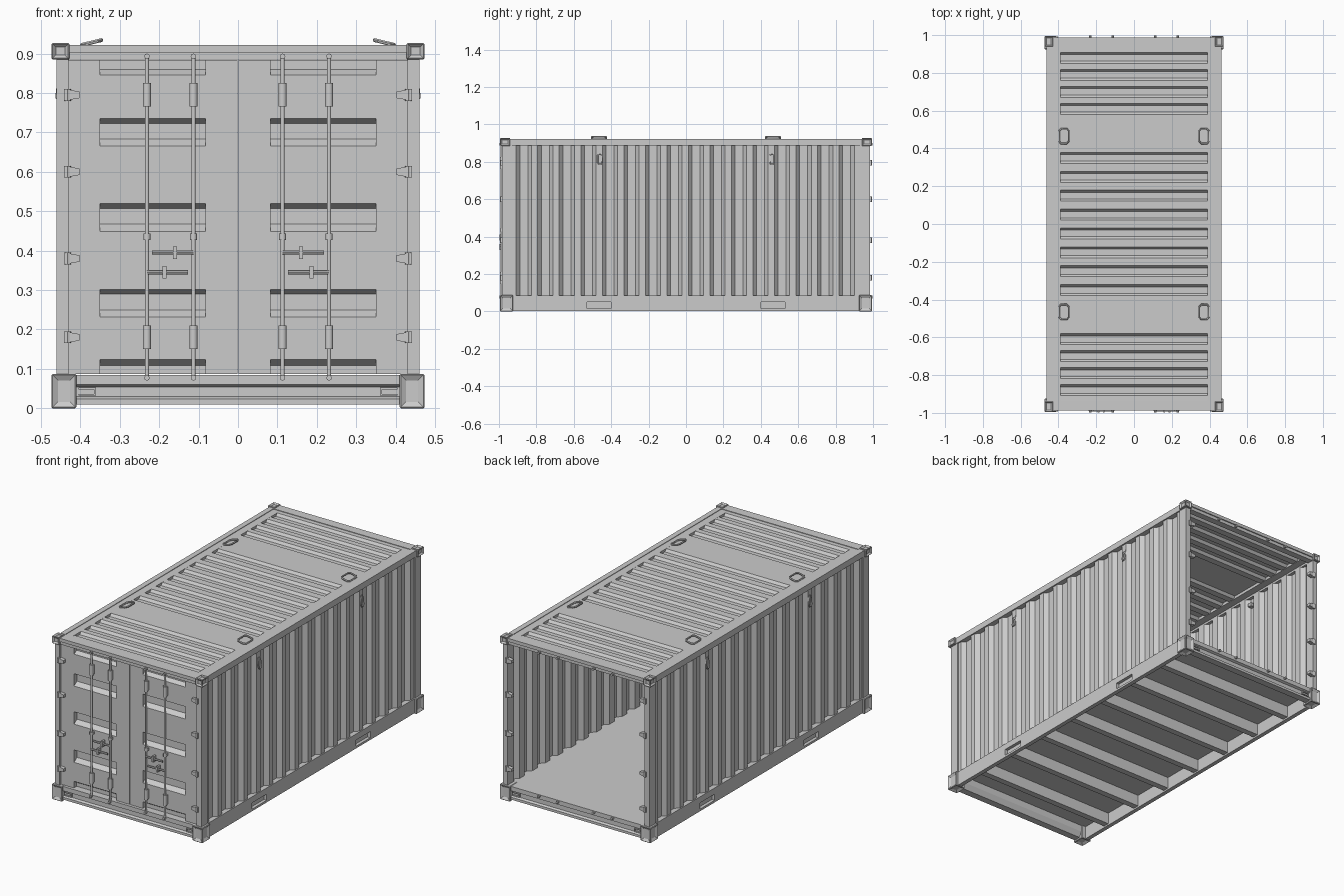
import bpy, bmesh, math
from mathutils import Vector, Matrix

if "Cube" in bpy.data.objects:
    bpy.data.objects.remove(bpy.data.objects["Cube"])


def finish(name, bm, mirror="", thick=0, cutter=None, smooth=False):
    bmesh.ops.recalc_face_normals(bm, faces=bm.faces)
    me = bpy.data.meshes.new(name)
    bm.to_mesh(me)
    bm.free()
    ob = bpy.data.objects.new(name, me)
    bpy.context.collection.objects.link(ob)
    if smooth:
        bpy.ops.object.select_all(action='DESELECT')
        ob.select_set(True)
        bpy.context.view_layer.objects.active = ob
        bpy.ops.object.shade_smooth_by_angle(angle=math.radians(40))
    if thick:
        m = ob.modifiers.new("thickness", 'SOLIDIFY')
        m.thickness, m.offset = thick, 0
    if cutter:
        m = ob.modifiers.new("cut", 'BOOLEAN')
        m.object, m.operation, m.solver = cutter, 'DIFFERENCE', 'EXACT'
    if mirror:
        m = ob.modifiers.new("mirror", 'MIRROR')
        m.use_axis = ("x" in mirror, "y" in mirror, False)
        m.use_mirror_merge = False
    return ob


def add_box(bm, x0, x1, y0, y1, z0, z1):
    mat = Matrix.Translation(((x0 + x1) / 2, (y0 + y1) / 2, (z0 + z1) / 2)) @ \
        Matrix.Diagonal((x1 - x0, y1 - y0, z1 - z0, 1))
    return bmesh.ops.create_cube(bm, size=1, matrix=mat)["verts"]


def boxes(name, items, mirror="", **kw):
    bm = bmesh.new()
    for it in items:
        add_box(bm, *it)
    return finish(name, bm, mirror, **kw)


def add_rod(bm, p, q, r, n=12):
    p, q = Vector(p), Vector(q)
    d = q - p
    mat = Matrix.Translation((p + q) / 2) @ d.to_track_quat('Z', 'Y').to_matrix().to_4x4()
    bmesh.ops.create_cone(bm, cap_ends=True, segments=n, radius1=r, radius2=r,
                          depth=d.length, matrix=mat)


def sweep(name, pts, along, closed=False, mirror="", thick=0):
    """Extrude a 3D profile by a vector: open = sheet, closed = solid."""
    bm = bmesh.new()
    a = [bm.verts.new(p) for p in pts]
    b = [bm.verts.new(Vector(p) + Vector(along)) for p in pts]
    n = len(pts)
    for i in range(n if closed else n - 1):
        j = (i + 1) % n
        bm.faces.new((a[i], a[j], b[j], b[i]))
    if closed:
        bm.faces.new(a)
        bm.faces.new(b[::-1])
    return finish(name, bm, mirror, thick)


def ring(name, c, u, v, r, mirror):
    c, u, v = Vector(c), Vector(u), Vector(v)
    cu = bpy.data.curves.new(name, 'CURVE')
    cu.dimensions, cu.bevel_depth, cu.bevel_resolution = '3D', r, 1
    sp = cu.splines.new('POLY')
    pts = [(1, .7), (.6, 1), (-.6, 1), (-1, .7), (-1, -.7), (-.6, -1), (.6, -1), (1, -.7)]
    sp.points.add(len(pts) - 1)
    for p, (s, t) in zip(sp.points, pts):
        p.co = (*(c + u * s + v * t), 1)
    sp.use_cyclic_u = True
    tmp = bpy.data.objects.new(name, cu)
    bpy.context.collection.objects.link(tmp)
    bm = bmesh.new()
    me = tmp.to_mesh()
    bm.from_mesh(me)
    tmp.to_mesh_clear()
    bpy.data.objects.remove(tmp)
    finish(name, bm, mirror, smooth=True)


def casting(name, x0, x1, y0, y1, z0, z1, zdir, rim):
    bm = bmesh.new()
    add_box(bm, x0, x1, y0, y1, z0, z1)
    bmesh.ops.bevel(bm, geom=bm.edges[:], offset=0.003, segments=1, affect='EDGES')
    bm.normal_update()
    for d in (Vector((1, 0, 0)), Vector((0, 1, 0)), Vector((0, 0, zdir))):
        f = max(bm.faces, key=lambda f: (f.normal.dot(d) > .99) * f.calc_area())
        bmesh.ops.inset_individual(bm, faces=[f], thickness=rim)
        bmesh.ops.translate(bm, verts=f.verts[:], vec=-d * 0.008)
    finish(name, bm, "xy")


# Corner castings with lashing holes
casting("bottom_corner_casting", .41, .473, .925, .995, 0, .087, -1, .019)
casting("top_corner_casting", .428, .473, .94, .995, .885, .927, 1, .011)

# Frame: posts, top rails, bottom rails with forklift pockets
boxes("corner_post", [(.43, .46, .93, .985, .08, .89)], "xy")
boxes("top_side_rail", [(.432, .462, -.95, .95, .887, .922)], "x")
cut = boxes("pocket_cutter", [(.442, .5, s * .465 - .065, s * .465 + .065, .015, .05) for s in (-1, 1)])
cut.hide_render = True
cut.hide_viewport = True
boxes("bottom_side_rail", [(.436, .46, -.93, .93, .003, .085)], "x", cutter=cut)

# End headers and stepped sills, the same at both ends
boxes("end_header", [(-.435, .435, .945, .982, .885, .905), (-.435, .435, .935, .988, .903, .922)], "y")
sill = [(.985, .01), (.985, .024), (.972, .03), (.972, .054), (.985, .06),
        (.985, .085), (.93, .085), (.93, .04), (.945, .01)]
sweep("end_sill", [(-.415, y, z) for y, z in sill], (.83, 0, 0), True, "y")
boxes("sill_slot_frame", [(.36, .405, .97, .98, .048, .053), (.36, .405, .97, .98, .032, .036),
                          (.36, .365, .97, .98, .032, .053)], "xy")

# Floor and cross beams
boxes("floor", [(-.44, .44, -.965, .965, .077, .085)])
boxes("floor_cross_beam", [(-.437, .437, -.77 + .25 * i, -.735 + .25 * i, .012, .078) for i in range(7)])

# Corrugated side walls
pts = [(.452, -.94, .084)]
pitch = 1.84 / 16
for i in range(16):
    y = -.92 + i * pitch
    for t, x in ((.1, .452), (.28, .43), (.65, .43), (.83, .452)):
        pts.append((x, y + t * pitch, .084))
pts.append((.452, .94, .084))
sweep("side_wall", pts, (0, 0, .805), mirror="x", thick=.004)

# Roof sheet with pressed grooves between flat borders
grooves = sorted(s * c for s in (-1, 1) for c in (.05, .15, .25, .35, .61, .70, .79, .88))
pts = [(-.395, -.95, .917)]
for c in grooves:
    pts += [(-.395, c + dy, .917 - dz) for dy, dz in ((-.03, 0), (-.018, .014), (.018, .014), (.03, 0))]
pts.append((-.395, .95, .917))
sweep("roof_sheet", pts, (.79, 0, 0), thick=.004)
boxes("roof_border", [(.39, .436, -.95, .95, .899, .919)], "x")

# Doors on the front end: stiles and grooved panels
boxes("door_stile", [(.001, .083, -.972, -.935, .087, .884), (.35, .43, -.972, -.935, .087, .884)], "x")
prof = [(-.945, .087), (-.945, .11), (-.969, .125)]
for z in (.235, .452, .668):
    prof += [(-.969, z - .004), (-.943, z + .014), (-.943, z + .056), (-.969, z + .068)]
prof += [(-.969, .845), (-.945, .858), (-.945, .884)]
sweep("door_panel", [(.08, y, z) for y, z in prof], (.272, 0, 0), mirror="x", thick=.004)

# Hinges on both ends
bm = bmesh.new()
for z in (.18, .38, .6, .795):
    vs = add_box(bm, .402, .441, .97, .992, z - .015, z + .015)
    for v in vs:
        if v.co.x < .41:
            v.co.z = z + (v.co.z - z) * .55
    add_rod(bm, (.432, .986, z - .015), (.432, .986, z + .015), .008, 8)
finish("hinge", bm, "xy")

# Rod end brackets on header and sill at both ends
bm = bmesh.new()
for x in (.113, .231):
    for z in (.077, .893):
        add_rod(bm, (x, .975, z), (x, .998, z), .007, 8)
finish("rod_end_bracket", bm, "xy")

# Locking rods with guides and collars
bm = bmesh.new()
for x in (.113, .231):
    add_rod(bm, (x, -.985, .075), (x, -.985, .897), .0055)
    for z in (.18, .795):
        add_rod(bm, (x, -.985, z - .03), (x, -.985, z + .03), .0105)
    add_rod(bm, (x, -.985, .427), (x, -.985, .443), .009)
finish("locking_rod", bm, "x", smooth=True)
boxes("rod_bracket", [(x - .009, x + .009, -.985, -.968, z - h, z + h)
                      for x in (.113, .231) for z, h in ((.18, .026), (.435, .007), (.795, .026))], "x")

# Door handles and their keepers
bm = bmesh.new()
for xa, xb, z, k in ((.113, .218, .395, .16), (.231, .127, .345, .187)):
    add_rod(bm, (xa, -.988, z), (xb, -.988, z), .0055, 8)
    add_box(bm, k - .005, k + .005, -.997, -.968, z - .016, z + .016)
finish("door_handle", bm, "x", smooth=True)

# Lifting rings on the roof and lashing rings on the sides
ring("roof_lifting_ring", (.371, .465, .928), (.025, 0, -.006), (0, .039, 0), .005, "xy")
ring("side_lashing_ring", (.457, .46, .815), (0, .011, 0), (.003, 0, -.027), .004, "xy")
boxes("side_ring_plate", [(.425, .456, .448, .472, .83, .85)], "xy")
